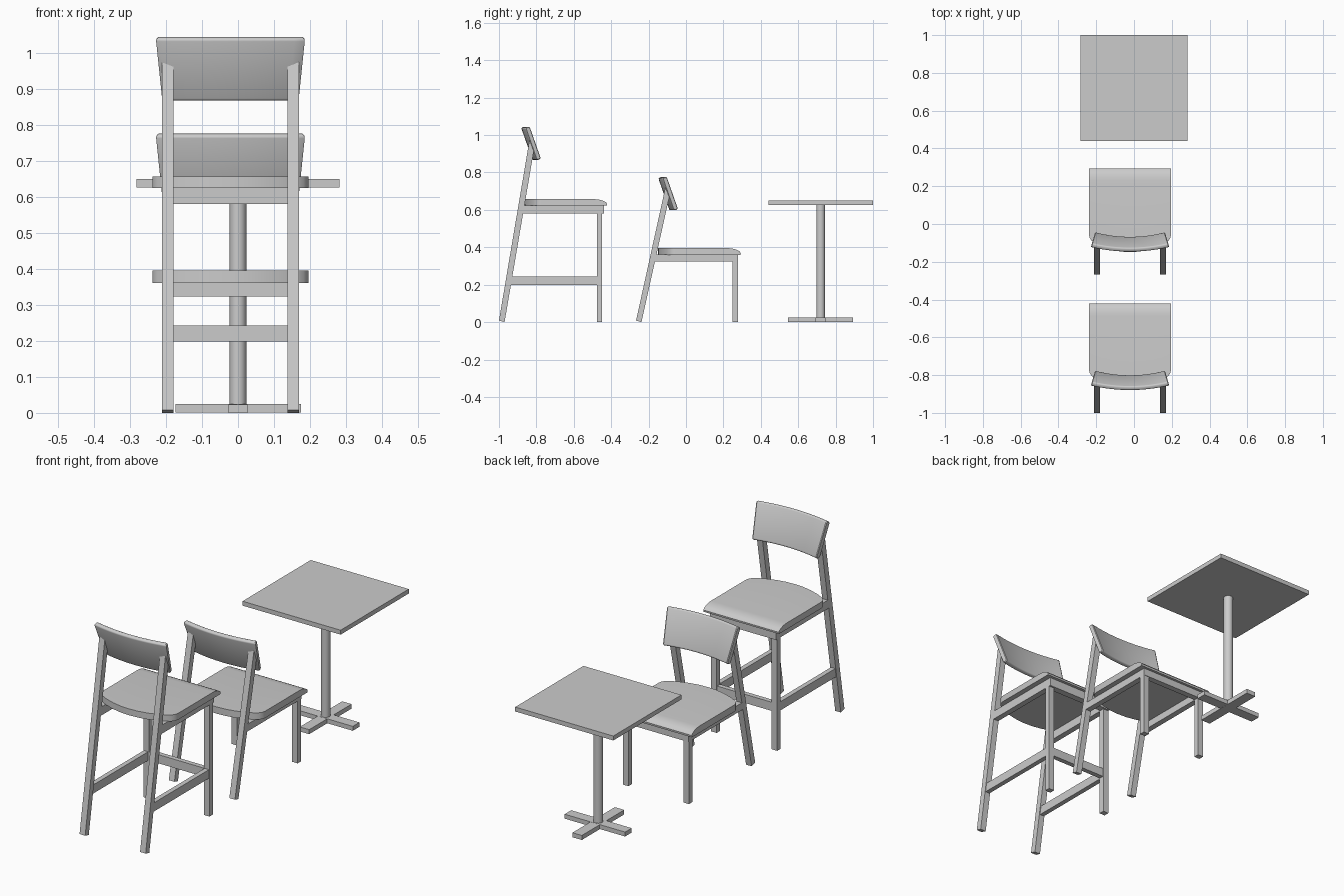
import bpy, bmesh, math

if "Cube" in bpy.data.objects:
    bpy.data.objects.remove(bpy.data.objects["Cube"])

CX = -0.021  # centre line of both chairs


def loft(name, sections, x=0.0, mirror=False, smooth=False):
    """Skin a row of closed (x, y, z) sections and cap both ends."""
    bm = bmesh.new()
    rings = [[bm.verts.new(p) for p in s] for s in sections]
    n = len(rings[0])
    for a, b in zip(rings, rings[1:]):
        for i in range(n):
            j = (i + 1) % n
            bm.faces.new((a[i], a[j], b[j], b[i]))
    bm.faces.new(rings[0][::-1])
    bm.faces.new(rings[-1])
    bmesh.ops.recalc_face_normals(bm, faces=bm.faces)
    me = bpy.data.meshes.new(name)
    bm.to_mesh(me)
    bm.free()
    ob = bpy.data.objects.new(name, me)
    bpy.context.collection.objects.link(ob)
    ob.location.x = x
    if mirror:
        ob.modifiers.new("Mirror", 'MIRROR')
    if smooth:
        bpy.context.view_layer.objects.active = ob
        bpy.ops.object.select_all(action='DESELECT')
        ob.select_set(True)
        bpy.ops.object.shade_smooth_by_angle(angle=math.radians(35))
    return ob


def prism(name, x0, x1, profile, **kw):
    """Extrude a (y, z) profile from x0 to x1."""
    return loft(name, [[(x, y, z) for y, z in profile] for x in (x0, x1)], **kw)


def box(name, x0, x1, y0, y1, z0, z1, **kw):
    return prism(name, x0, x1, [(y0, z0), (y1, z0), (y1, z1), (y0, z1)], **kw)


def seat(name, yf, bot, top):
    """Seat with a waterfall front edge and a bowed rear edge."""
    depth = 0.444
    half = [(0.0, 0.0), (0.05, 0.003), (0.1, 0.013), (0.15, 0.03),
            (0.185, 0.047), (0.203, 0.06), (0.213, 0.075), (0.217, 0.09)]
    rows = [(-x, d) for x, d in half[:0:-1]] + half
    h = top - bot
    front = [(yf - 0.065, top), (yf - 0.045, top - 0.06 * h), (yf - 0.025, top - 0.22 * h),
             (yf - 0.01, top - 0.45 * h), (yf - 0.002, top - 0.72 * h), (yf - 0.003, bot)]
    secs = []
    for x, d in rows:
        yb = yf - depth + d
        secs.append([(x, y, z) for y, z in [(yb, bot), (yb, top)] + front])
    loft(name, secs, x=CX, smooth=True)


def backrest(name, y, z):
    """Tilted panel, bowed to the rear, narrower at the bottom."""
    hh, ht, r, sag, n = 0.092, 0.0115, 0.008, 0.023, 16
    uy, uz = -0.33, 0.944
    corners = [(hh - r, ht - r, 0), (hh - r, r - ht, 270), (r - hh, r - ht, 180), (r - hh, ht - r, 90)]
    outline = []
    for u, v, a in corners:
        for k in (90, 60, 30, 0) :
            t = math.radians(k + a)
            outline.append((u + r * math.cos(t), v + r * math.sin(t)))
    secs = []
    for i in range(-n // 2 - 1, n // 2 + 2):
        # the outermost section is slightly shorter to round the corners
        s = max(-1, min(1, i / (n / 2)))
        last = abs(i) > n // 2
        ring = []
        for u, v in outline:
            if last:
                u *= 0.965
                v *= 0.8
            w = 0.196 + 0.009 * u / hh - (0 if last else 0.004)
            slope = 2 * sag / 0.2 * s
            ring.append((s * w - v * slope, y + sag * s * s + u * uy + v * uz,
                         z + u * uz - v * uy))
        secs.append(ring)
    loft(name, secs, x=CX, smooth=True)


# Tall stool
seat("stool_seat", -0.42, 0.624, 0.657)
backrest("stool_backrest", -0.84, 0.956)
prism("stool_back_legs", 0.158, 0.19,
      [(-1.0, 0.008), (-0.97, 0.0), (-0.811, 0.932), (-0.835, 0.985)], x=CX, mirror=True)
box("stool_front_legs", 0.158, 0.19, -0.476, -0.448, 0, 0.59, x=CX, mirror=True)
box("stool_side_rails", 0.16, 0.19, -0.882, -0.465, 0.58, 0.6245, x=CX, mirror=True)
box("stool_front_rail", -0.19, 0.19, -0.472, -0.438, 0.58, 0.6245, x=CX)
box("stool_side_stretchers", 0.162, 0.187, -0.945, -0.465, 0.198, 0.243, x=CX, mirror=True)
box("stool_front_stretcher", -0.165, 0.165, -0.475, -0.45, 0.198, 0.243, x=CX)

# Low chair
seat("chair_seat", 0.295, 0.36, 0.395)
backrest("chair_backrest", -0.107, 0.687)
prism("chair_back_legs", 0.158, 0.19,
      [(-0.267, 0.008), (-0.238, 0.0), (-0.086, 0.684), (-0.106, 0.74)], x=CX, mirror=True)
box("chair_front_legs", 0.158, 0.19, 0.248, 0.277, 0, 0.34, x=CX, mirror=True)
box("chair_side_rails", 0.16, 0.19, -0.173, 0.26, 0.323, 0.3605, x=CX, mirror=True)
box("chair_front_rail", -0.19, 0.19, 0.248, 0.279, 0.323, 0.3605, x=CX)

# Table
box("table_top", -0.282, 0.282, 0.44, 1.0, 0.626, 0.649)
TY = 0.72
ring = [(0.023 * math.cos(a), TY + 0.023 * math.sin(a))
        for a in (2 * math.pi * i / 32 for i in range(32))]
loft("table_post", [[(x, y, z) for x, y in ring] for z in (0.01, 0.63)], smooth=True)
box("table_foot_across", -0.173, 0.175, TY - 0.027, TY + 0.027, 0.001, 0.024)
box("table_foot_along", -0.027, 0.027, TY - 0.174, TY + 0.174, 0.0, 0.0235)
